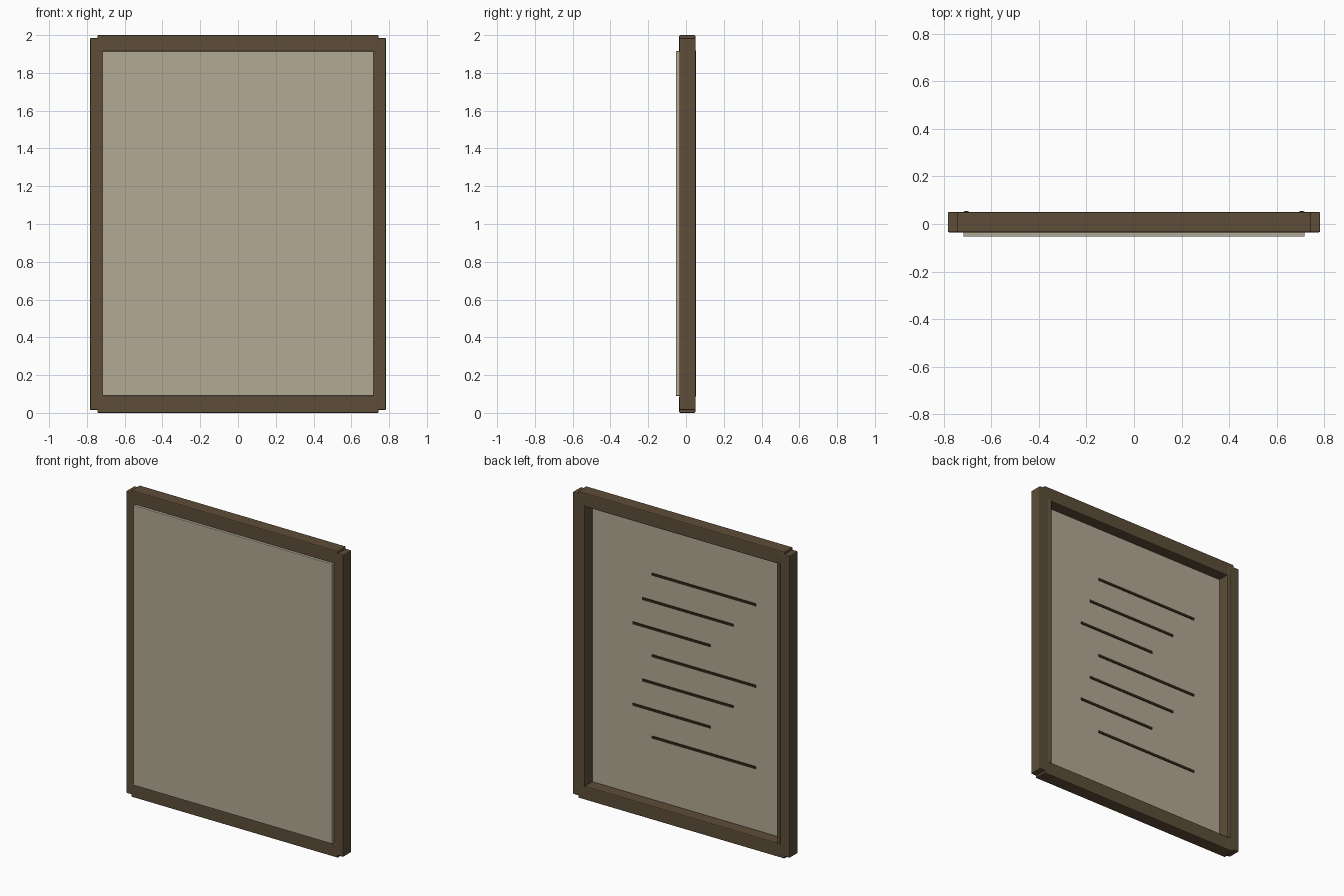
import bpy

if "Cube" in bpy.data.objects:
    bpy.data.objects.remove(bpy.data.objects["Cube"])


def material(name, color):
    m = bpy.data.materials.new(name)
    m.diffuse_color = (*color, 1)
    m.use_nodes = True
    m.node_tree.nodes["Principled BSDF"].inputs["Base Color"].default_value = m.diffuse_color
    return m


FRAME = material("brown_frame", (0.11, 0.075, 0.04))
PAPER = material("pale_panel", (0.45, 0.40, 0.30))
INK = material("dark_strip", (0.03, 0.02, 0.011))


def box(name, lo, hi, mat, bevel=0.0):
    bpy.ops.mesh.primitive_cube_add(location=[(a + b) / 2 for a, b in zip(lo, hi)])
    ob = bpy.context.object
    ob.name = name
    ob.scale = [(b - a) / 2 for a, b in zip(lo, hi)]
    bpy.ops.object.transform_apply(location=False, rotation=False, scale=True)
    ob.data.materials.append(mat)
    if bevel:
        mod = ob.modifiers.new("soft_edges", 'BEVEL')
        mod.width = bevel
        mod.segments = 2
    return ob


# Top and bottom rails, overlapping the stiles
for name, z0, z1 in (("bottom_rail", 0.0, 0.09), ("top_rail", 1.91, 2.0)):
    box(name, (-0.745, -0.036, z0), (0.745, 0.05, z1), FRAME, 0.006)

# Side stiles and the thin beads along their inner edges
for side, s in (("left", -1), ("right", 1)):
    xs = sorted((s * 0.70, s * 0.783))
    box(side + "_stile", (xs[0], -0.035, 0.015), (xs[1], 0.051, 1.985), FRAME, 0.006)
    xs = sorted((s * 0.692, s * 0.718))
    box(side + "_bead", (xs[0], -0.03, 0.085), (xs[1], 0.054, 1.92), FRAME, 0.006)

# Panel, standing slightly proud of the frame front
box("panel", (-0.717, -0.053, 0.09), (0.717, -0.023, 1.915), PAPER, 0.003)

# Staggered strips on the back of the panel
for i in range(7):
    k = i % 3
    cx = -0.115 + 0.117 * k
    half = (0.75 - 0.096 * k) / 2
    z = 1.56 - 0.177 * i
    box(f"strip_{i + 1}", (cx - half, -0.026, z - 0.008),
        (cx + half, -0.018, z + 0.008), INK)
